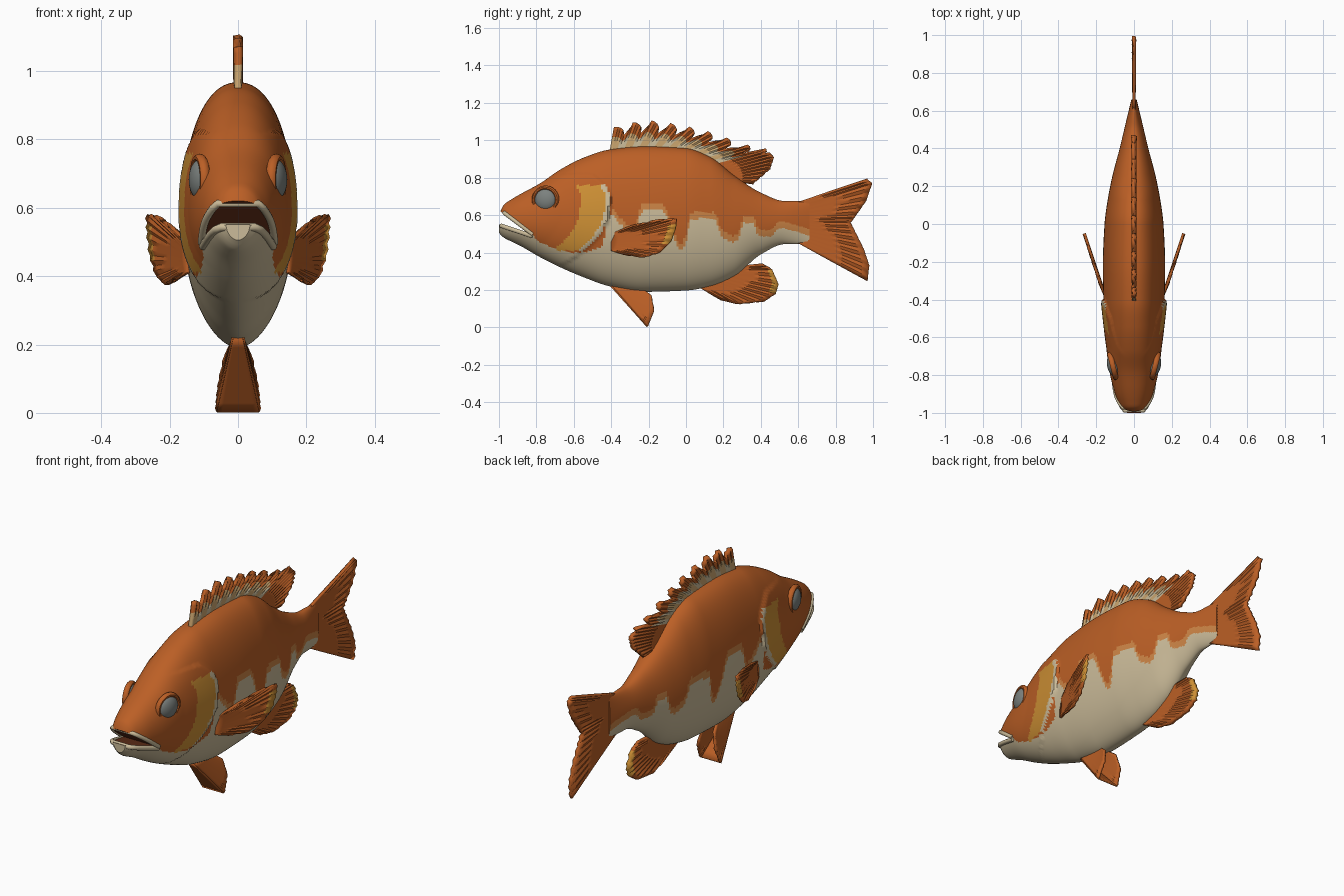
import bpy, bmesh, math
from mathutils import Matrix, Vector

if "Cube" in bpy.data.objects:
    bpy.data.objects.remove(bpy.data.objects["Cube"])

# ---------- materials ----------
COLOURS = [("orange scales", (.50, .115, .019)), ("cream belly", (.60, .50, .32)),
           ("golden gill", (.62, .28, .035)), ("light orange border", (.60, .23, .06)),
           ("dark mouth", (.15, .035, .012)), ("grey eye", (.20, .22, .21)),
           ("tan membrane", (.60, .38, .16))]
MATS = []
for name, c in COLOURS:
    m = bpy.data.materials.new(name)
    m.diffuse_color = (*c, 1)
    m.use_nodes = True
    m.node_tree.nodes["Principled BSDF"].inputs["Base Color"].default_value = m.diffuse_color
    MATS.append(m)
ORANGE, CREAM, GOLD, BORDER, MOUTH, EYE, TAN = range(7)


# ---------- helpers ----------
def interp(pts, t):
    """Smooth interpolation without overshoot; first entry of each point is the key."""
    n = len(pts)
    t = min(max(t, pts[0][0]), pts[-1][0])
    i = next(k for k in range(n - 1) if t <= pts[k + 1][0])
    h = pts[i + 1][0] - pts[i][0]
    s = (t - pts[i][0]) / h

    def slope(k, c):
        return (pts[k + 1][c] - pts[k][c]) / (pts[k + 1][0] - pts[k][0])

    def tangent(k, c):
        a, b = slope(max(k - 1, 0), c), slope(min(k, n - 2), c)
        return 0 if a * b <= 0 else 2 * a * b / (a + b)
    out = []
    for c in range(1, len(pts[0])):
        out.append((2*s**3 - 3*s*s + 1) * pts[i][c] + (3*s*s - 2*s**3) * pts[i + 1][c]
                   + h * (s**3 - 2*s*s + s) * tangent(i, c) + h * (s**3 - s*s) * tangent(i + 1, c))
    return out


def make(name, bm, mirror=False, thickness=0, fix=True):
    if fix:
        bmesh.ops.recalc_face_normals(bm, faces=bm.faces)
    me = bpy.data.meshes.new(name)
    bm.to_mesh(me)
    bm.free()
    for m in MATS:
        me.materials.append(m)
    ob = bpy.data.objects.new(name, me)
    bpy.context.collection.objects.link(ob)
    if thickness:
        mod = ob.modifiers.new("thickness", 'SOLIDIFY')
        mod.thickness, mod.offset = thickness, 0
    if mirror:
        ob.modifiers.new("mirror", 'MIRROR')
    return ob


def smooth(ob):
    bpy.ops.object.select_all(action='DESELECT')
    ob.select_set(True)
    bpy.context.view_layer.objects.active = ob
    bpy.ops.object.shade_smooth_by_angle(angle=math.radians(35))


def along(pts, t):
    f = t * (len(pts) - 1)
    i = min(int(f), len(pts) - 2)
    return Vector(pts[i]).lerp(Vector(pts[i + 1]), f - i)


def fin(name, base, tip, n, paint=None, height=None, pleat=.004, thickness=.012, mirror=False, rows=8):
    """Pleated sheet from a base line to a tip line."""
    bm = bmesh.new()
    grid = []
    for j in range(n + 1):
        a, b = along(base, j / n), along(tip, j / n)
        k = height(j, j / n) if height else 1
        fold = pleat * (1 if j % 2 else -1)
        grid.append([bm.verts.new(a.lerp(b, k * i / rows) + Vector((fold * i / rows, 0, 0)))
                     for i in range(rows + 1)])
    for j in range(n):
        for i in range(rows):
            f = bm.faces.new((grid[j][i], grid[j + 1][i], grid[j + 1][i + 1], grid[j][i + 1]))
            if paint:
                f.material_index = paint(j, (j + .5) / n, (i + .5) / rows)
    smooth(make(name, bm, mirror, thickness))


def flat(pts):
    return [(0, y, z) for y, z in pts]


# ---------- body: lofted rings (y, top, bottom, half width) ----------
BODY = [(-1, .60, .505, .035), (-.975, .655, .48, .066), (-.94, .68, .462, .084), (-.89, .71, .438, .103),
        (-.78, .77, .375, .130), (-.67, .845, .32, .145), (-.54, .91, .265, .155), (-.41, .95, .22, .162),
        (-.22, .967, .19, .165), (0, .957, .197, .156), (.13, .91, .22, .139), (.26, .81, .275, .113),
        (.4, .72, .39, .076), (.53, .675, .445, .045), (.66, .675, .445, .014)]
GILL = [(.30, -.75), (.35, -.63), (.42, -.54), (.5, -.46), (.6, -.41), (.7, -.405), (.78, -.45), (.85, -.56)]
EDGE = [(-1, .57), (-.83, .50), (-.78, .455), (-.67, .415), (-.6, .40), (-.45, .43), (-.41, .61), (-.36, .56),
        (-.28, .50), (-.25, .58), (-.23, .625), (-.12, .62), (-.08, .52), (-.03, .41), (0, .46), (.03, .58),
        (.15, .58), (.19, .49), (.25, .455), (.28, .47), (.31, .56), (.36, .555), (.39, .49), (.45, .485),
        (.5, .53), (.56, .52), (.66, .49)]


def side_x(y, z):
    top, bot, w = interp(BODY, y)
    c, h = (top + bot) / 2, (top - bot) / 2
    s = max(-1, min(1, (z - c) / h))
    k = math.sqrt(1 - s * s)
    x = w * k ** (.9 if s > 0 else 1.12)
    d = interp(GILL, z)[0] - y
    if 0 < d < .25 and .3 < z < .82:            # raised gill cover
        x += .013 * (1 - d / .25) * k
    return x


def body_colour(y, z):
    d = interp(GILL, z)[0] - y
    if 0 < d < .16 and .41 < z < .76 and y > -.69:
        return CREAM if d < .028 else GOLD
    e = interp(EDGE, y)[0]
    if z < e:
        return CREAM
    return BORDER if y > -.4 and z < e + .035 else ORANGE


bm = bmesh.new()
NR, NS = 140, 144
rings = []
for i in range(NR + 1):
    y = -1 + 1.66 * i / NR
    top, bot, w = interp(BODY, y)
    ring = []
    for j in range(NS):
        a = 2 * math.pi * j / NS
        z = (top + bot) / 2 + (top - bot) / 2 * math.sin(a)
        x = math.copysign(side_x(y, z), math.cos(a)) if j % (NS // 2) != NS // 4 else 0
        ring.append(bm.verts.new((x, y, z)))
    rings.append(ring)
for r, q in zip(rings, rings[1:]):
    for j in range(NS):
        bm.faces.new((r[j], r[j - 1], q[j - 1], q[j]))
bm.faces.new(rings[0])
bm.faces.new(rings[-1])
for f in bm.faces:
    c = f.calc_center_median()
    f.material_index = body_colour(c.y, c.z)
body = make("body", bm)

# open mouth cut as a wedge
bm = bmesh.new()
prof = [(-1.1, .70), (-1.1, .58), (-.83, .50)]
left, right = [[bm.verts.new((x, y, z)) for y, z in prof] for x in (-.3, .3)]
bm.faces.new(left)
bm.faces.new(right)
for i in range(3):
    bm.faces.new((left[i - 1], left[i], right[i], right[i - 1]))
for f in bm.faces:
    f.material_index = MOUTH
cutter = make("mouth_cutter", bm)
cutter.hide_render = True
mod = body.modifiers.new("mouth", 'BOOLEAN')
mod.operation, mod.object, mod.solver = 'DIFFERENCE', cutter, 'EXACT'
bpy.context.view_layer.objects.active = body
bpy.ops.object.modifier_apply(modifier="mouth")
bpy.data.objects.remove(cutter)
smooth(body)


# ---------- lips: tubes following the mouth edges ----------
def lip(name, y0, z0, z1, radius):
    half = []
    for i in range(9):
        t = i / 8
        y, z = y0 + (-.82 - y0) * t, z0 + (z1 - z0) * t
        half.append((side_x(y, z) * .98, y, z))
    pts = [(-x, y, z) for x, y, z in reversed(half)] + half
    cu = bpy.data.curves.new(name, 'CURVE')
    cu.dimensions, cu.bevel_depth, cu.bevel_resolution, cu.use_fill_caps = '3D', radius, 3, True
    sp = cu.splines.new('POLY')
    sp.points.add(len(pts) - 1)
    for p, co in zip(sp.points, pts):
        p.co = (*co, 1)
    cu.materials.append(MATS[CREAM])
    bpy.context.collection.objects.link(bpy.data.objects.new(name, cu))


lip("upper_lip", -.972, .612, .497, .011)
lip("lower_lip", -.988, .543, .487, .012)

# ---------- eyes with raised sockets ----------
place = Matrix.Translation((.108, -.75, .682)) @ Matrix.Rotation(math.radians(-14), 4, 'Z')
bm = bmesh.new()
bmesh.ops.create_uvsphere(bm, u_segments=32, v_segments=20, radius=1,
                          matrix=place @ Matrix.Diagonal((.034, .061, .061, 1)))
for f in bm.faces:
    f.material_index = EYE
smooth(make("eyes", bm, mirror=True))
bm = bmesh.new()
loops = []
for i in range(32):
    a = 2 * math.pi * i / 32
    loops.append([])
    for j in range(10):
        b = 2 * math.pi * j / 10
        r = .064 + .012 * math.cos(b)
        loops[-1].append(bm.verts.new(place @ Vector((.004 + .015 * math.sin(b), r * math.cos(a), r * math.sin(a)))))
for i in range(32):
    for j in range(10):
        bm.faces.new((loops[i - 1][j - 1], loops[i][j - 1], loops[i][j], loops[i - 1][j]))
smooth(make("eye_sockets", bm, mirror=True))

# ---------- dorsal fin: spiny front, soft rounded rear ----------
fin("dorsal_fin",
    flat([(-.41, .93), (-.27, .945), (-.13, .95), (0, .94), (.12, .895), (.2, .83), (.27, .78)]),
    flat([(-.38, 1.07), (-.28, 1.095), (-.18, 1.105), (-.08, 1.09), (.02, 1.07), (.12, 1.045), (.22, 1.01),
          (.33, .97), (.43, .95), (.47, .91), (.45, .85), (.36, .77)]), 66,
    paint=lambda j, u, v: (CREAM if j % 6 in (3, 4, 5) else TAN) if u < .72 and v < .62 else ORANGE,
    height=lambda j, u: (1, .98, .92, .82, .62, .72)[j % 6] if u < .76 else 1, pleat=.005, thickness=.02)

# ---------- tail fin ----------
fin("tail_fin", flat([(.60, .67), (.61, .56), (.60, .45)]),
    flat([(.97, .79), (.995, .77), (.965, .68), (.91, .60), (.88, .56), (.91, .50), (.95, .42), (.98, .33),
          (.97, .25)]), 32, thickness=.016)

# ---------- anal fin ----------
fin("anal_fin", flat([(.06, .22), (.18, .255), (.31, .33)]),
    flat([(.19, .15), (.29, .125), (.42, .14), (.48, .18), (.495, .23), (.46, .31), (.41, .335)]), 24,
    paint=lambda j, u, v: GOLD if v > .86 and .5 < u < .85 else ORANGE, thickness=.018)

# ---------- pectoral fins ----------
tips = [(-.3, .54), (-.15, .575), (-.05, .58), (-.055, .53), (-.08, .46), (-.14, .40), (-.22, .375), (-.33, .39)]
fin("pectoral_fins", [(.145, -.40, .50), (.145, -.40, .41)],
    [(.155 + .31 * (y + .4), y, z) for y, z in tips], 28,
    paint=lambda j, u, v: GOLD if v > .86 and .36 < u < .6 else ORANGE, pleat=.003, mirror=True)

# ---------- pelvic fins with a web joining their leading edges ----------
fin("pelvic_fins", [(.012, -.40, .225), (.015, -.24, .21)],
    [(.06, -.205, .004), (.058, -.19, .04), (.052, -.17, .09), (.035, -.185, .17)], 12, pleat=.002, mirror=True)
fin("pelvic_web", [(-.014, -.40, .22), (.014, -.40, .22)], [(-.062, -.207, .004), (.062, -.207, .004)], 8, pleat=0,
    thickness=.008)
